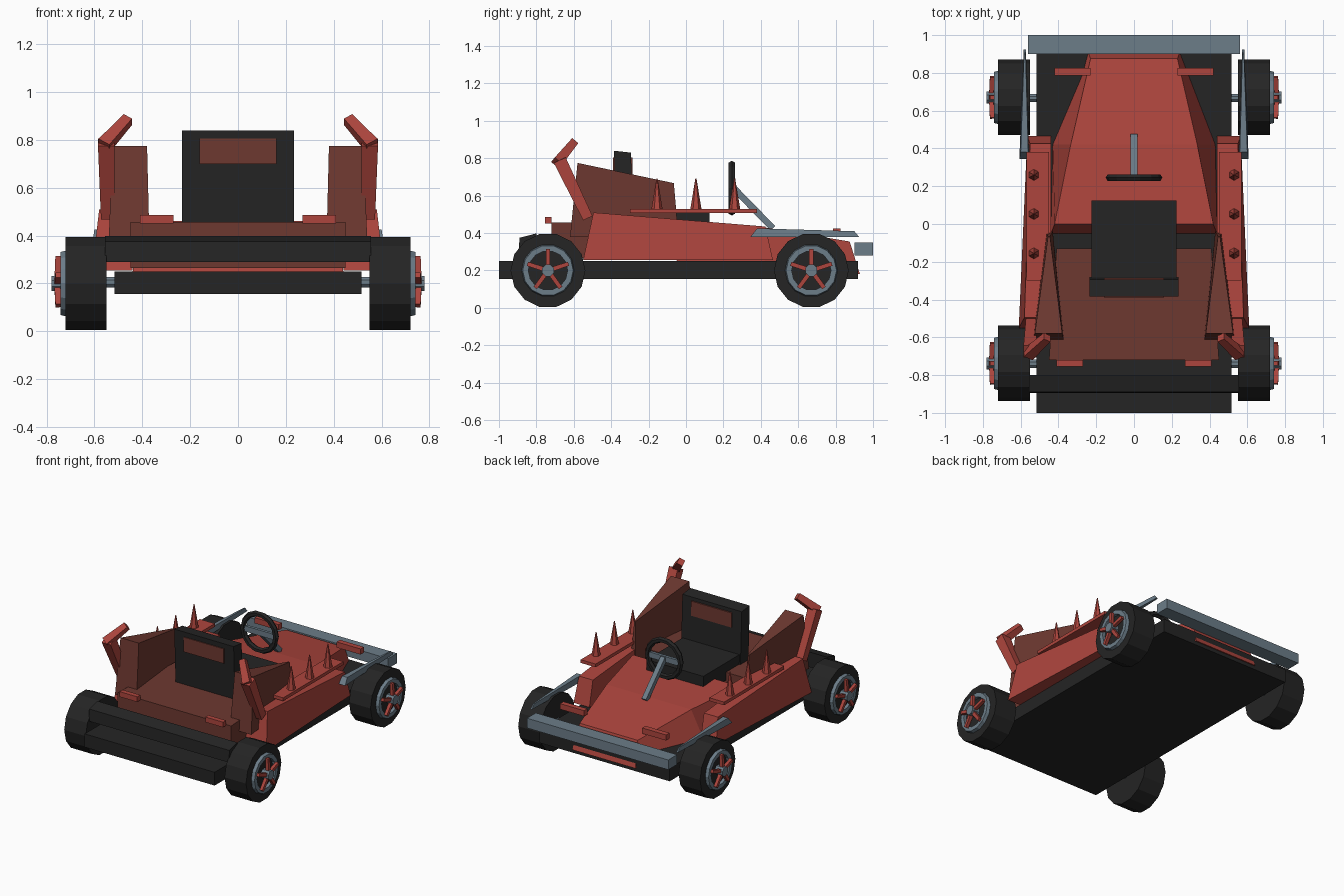
import bpy, bmesh, math
from mathutils import Vector, Matrix

if "Cube" in bpy.data.objects:
    bpy.data.objects.remove(bpy.data.objects["Cube"])


def material(name, rgb):
    m = bpy.data.materials.new(name)
    m.diffuse_color = (*rgb, 1)
    m.use_nodes = True
    m.node_tree.nodes["Principled BSDF"].inputs["Base Color"].default_value = m.diffuse_color
    return m


RED = material("red paint", (0.42, 0.060, 0.047))
BROWN = material("dark red brown", (0.155, 0.040, 0.030))
DARK = material("near black", (0.018, 0.018, 0.018))
GREY = material("blue grey metal", (0.150, 0.205, 0.250))


def finish(name, bm, mat):
    bmesh.ops.recalc_face_normals(bm, faces=bm.faces)
    me = bpy.data.meshes.new(name)
    bm.to_mesh(me)
    bm.free()
    me.materials.append(mat)
    ob = bpy.data.objects.new(name, me)
    bpy.context.collection.objects.link(ob)
    return ob


def loft(name, rings, mat, close=False):
    """Skin a row of rings with equal point counts."""
    bm = bmesh.new()
    vs = [[bm.verts.new(p) for p in r] for r in rings]
    n = len(vs[0])
    pairs = list(zip(vs, vs[1:])) + ([(vs[-1], vs[0])] if close else [])
    for a, b in pairs:
        for i in range(n):
            j = (i + 1) % n
            bm.faces.new((a[i], a[j], b[j], b[i]))
    if not close:
        bm.faces.new(vs[0])
        bm.faces.new(vs[-1])
    return finish(name, bm, mat)


def box(name, x, y, z, mat):
    return loft(name, [[(x[0], v, z[0]), (x[1], v, z[0]), (x[1], v, z[1]), (x[0], v, z[1])] for v in y], mat)


def beam(name, p, q, wp, wq, mat):
    """Square bar from p to q, tapering from width wp to wq."""
    p, q = Vector(p), Vector(q)
    d = (q - p).normalized()
    side = Vector((1, 0, 0)) if abs(d.x) < 0.8 else Vector((0, 1, 0))
    v = d.cross(side).normalized()
    u = v.cross(d)
    rings = [[c + (u * a + v * b) * w / 2 for a, b in ((-1, -1), (1, -1), (1, 1), (-1, 1))]
             for c, w in ((p, wp), (q, wq))]
    return loft(name, rings, mat)


def circle_x(x, y, z, r, n):
    return [(x, y + r * math.sin(2 * math.pi * (i + .5) / n), z + r * math.cos(2 * math.pi * (i + .5) / n))
            for i in range(n)]


def cyl_x(name, x0, x1, y, z, r, n, mat):
    return loft(name, [circle_x(x0, y, z, r, n), circle_x(x1, y, z, r, n)], mat)


def quad(hw, y0, z0, hw1, y1, z1):
    """Symmetric section: bottom edge then top edge."""
    return [(-hw, y0, z0), (hw, y0, z0), (hw1, y1, z1), (-hw1, y1, z1)]


# chassis and bumpers
box("floor_pan", (-.515, .515), (-1, .92), (.155, .25), DARK)
loft("rear_bumper", [quad(.555, -.895, .29, .555, -.89, .375),
                     quad(.555, -.80, .29, .555, -.80, .398)], DARK)
box("front_bumper", (-.56, .56), (.9, 1), (.28, .35), GREY)

# hood and rear deck
loft("hood", [quad(.44, -.05, .25, .42, 0, .46), quad(.43, .42, .25, .335, .42, .43),
              quad(.25, .93, .18, .23, .875, .355)], RED)
loft("rear_deck", [quad(.45, -.72, .265, .45, -.72, .457),
                   quad(.41, -.13, .265, .41, -.13, .457)], BROWN)

# seat
box("seat_cushion", (-.225, .225), (-.30, .125), (.40, .525), DARK)
loft("seat_back", [quad(.235, -.37, .44, .235, -.385, .84),
                   quad(.235, -.28, .44, .235, -.295, .83)], DARK)
box("seat_back_panel_rear", (-.16, .16), (-.39, -.381), (.70, .805), BROWN)
box("seat_back_panel_front", (-.16, .16), (-.294, -.285), (.70, .805), BROWN)

# steering wheel and column
rings = []
for i in range(14):
    a = 2 * math.pi * i / 14
    rings.append([((.13 + .02 * math.cos(b)) * math.cos(a), .245 + .02 * math.sin(b),
                   .64 + (.13 + .02 * math.cos(b)) * math.sin(a))
                  for b in [k * math.pi / 3 for k in range(6)]])
loft("steering_wheel", rings, DARK, close=True)
box("steering_crossbar", (-.12, .12), (.235, .255), (.62, .66), GREY)
beam("steering_column", (0, .25, .645), (0, .465, .425), .035, .035, GREY)

# axles
for y in (-.74, .667):
    cyl_x("axle", -.76, .76, y, .205, .024, 8, GREY)

for s, side in ((-1, "left"), (1, "right")):
    def mir(pts):
        return [(s * x, y, z) for x, y, z in pts]

    def sbox(name, x, y, z, mat):
        box(name + "_" + side, sorted((s * x[0], s * x[1])), y, z, mat)

    # side pod with spiked plate
    loft("side_pod_" + side, [
        mir([(.44, -.55, .255), (.61, -.55, .255), (.58, -.495, .51), (.44, -.495, .51)]),
        mir([(.44, .465, .255), (.565, .465, .255), (.55, .425, .435), (.44, .425, .435)])], RED)
    sbox("spike_plate", (.45, .568), (-.30, .38), (.507, .53), RED)
    for y in (-.155, .053, .26):
        bm = bmesh.new()
        bmesh.ops.create_cone(bm, cap_ends=True, segments=6, radius1=.03, radius2=.003, depth=.165,
                              matrix=Matrix.Translation((s * .53, y, .61)))
        finish("spike_" + side, bm, RED)

    # rear fin, wedge narrowing forward
    loft("rear_fin_" + side, [
        mir([(.37, -.62, .38), (.54, -.62, .38), (.525, -.58, .775), (.38, -.58, .775)]),
        mir([(.43, -.04, .38), (.47, -.04, .38), (.455, -.065, .667), (.445, -.065, .667)])], BROWN)

    # bent horn
    beam("horn_lower_" + side, (s * .545, -.525, .48), (s * .55, -.675, .79), .055, .07, RED)
    beam("horn_upper_" + side, (s * .56, -.69, .775), (s * .46, -.60, .885), .055, .042, RED)

    # small tabs front and rear
    sbox("rear_tab", (.27, .41), (-.755, -.72), (.45, .487), RED)
    sbox("front_tab", (.23, .42), (.787, .825), (.385, .425), RED)

    # tapered strut over the front wheel
    loft("front_strut_" + side, [
        mir([(.555, .345, .38), (.607, .345, .38), (.60, .38, .425), (.56, .38, .425)]),
        mir([(.572, .925, .38), (.584, .925, .38), (.582, .90, .41), (.574, .90, .41)])], GREY)

    # wheels
    for y, end in ((-.738, "rear"), (.67, "front")):
        tag = end + "_" + side
        z = .2
        cyl_x("tyre_" + tag, s * .55, s * .72, y, z, .2, 14, DARK)
        loft("rim_" + tag, [circle_x(s * .71, y, z, .143, 14), circle_x(s * .742, y, z, .135, 14),
                            circle_x(s * .742, y, z, .105, 14), circle_x(s * .71, y, z, .105, 14)],
             GREY, close=True)
        for k in range(5):
            a = 2 * math.pi * k / 5
            dy, dz = math.sin(a), math.cos(a)
            beam("spoke_" + tag, (s * .755, y + .02 * dy, z + .02 * dz),
                 (s * .752, y + .115 * dy, z + .115 * dz), .024, .022, RED)
        cyl_x("hub_" + tag, s * .70, s * .78, y, z, .034, 8, GREY)
